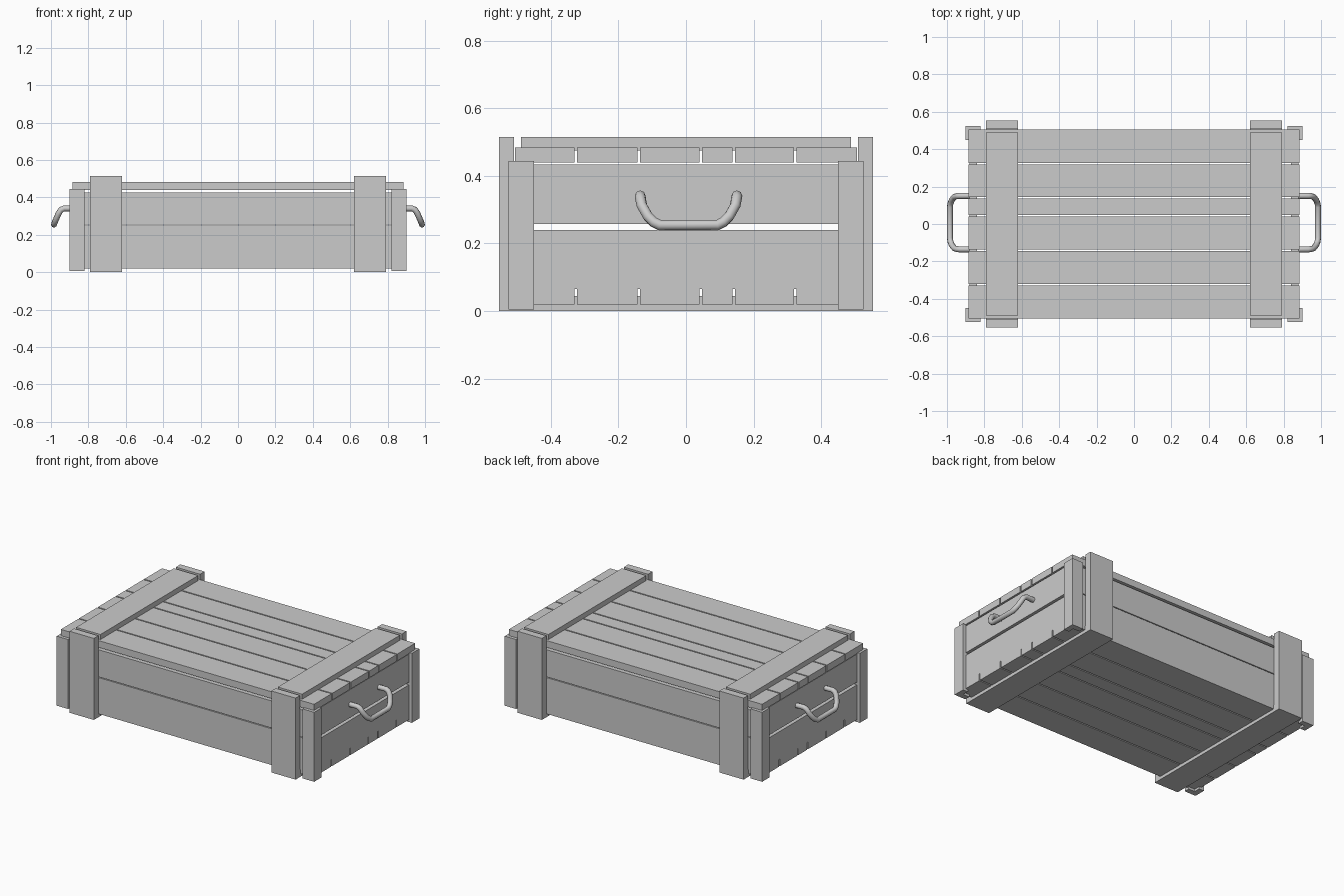
import bpy
from mathutils import Vector

cube = bpy.data.objects.get("Cube")
if cube:
    bpy.data.objects.remove(cube, do_unlink=True)

GREY = (0.6, 0.6, 0.6, 1)
grey = bpy.data.materials.new("plain grey")
grey.use_nodes = True
grey.diffuse_color = GREY
grey.node_tree.nodes["Principled BSDF"].inputs["Base Color"].default_value = GREY


def box(name, x, y, z):
    """Box from (low, high) pairs on each axis."""
    corners = [(a, b, c) for a in x for b in y for c in z]
    faces = [(0, 1, 3, 2), (4, 6, 7, 5), (0, 4, 5, 1),
             (2, 3, 7, 6), (0, 2, 6, 4), (1, 5, 7, 3)]
    mesh = bpy.data.meshes.new(name)
    mesh.from_pydata(corners, [], faces)
    mesh.materials.append(grey)
    obj = bpy.data.objects.new(name, mesh)
    bpy.context.collection.objects.link(obj)
    return obj


def span(side, a, b):
    """Mirror a range to the chosen side, keeping it in rising order."""
    return sorted((side * a, side * b))


# Lid and floor planks share the same seams
edges = [-0.505, -0.326, -0.14, 0.044, 0.141, 0.323, 0.505]
GAP = 0.004
for i in range(6):
    y = (edges[i] + (GAP if i else 0), edges[i + 1] - (GAP if i < 5 else 0))
    box(f"lid_plank_{i + 1}", (-0.885, 0.885), y, (0.44, 0.483))
    box(f"floor_plank_{i + 1}", (-0.88, 0.88), y, (0.02, 0.065))

for s, end in ((1, "left"), (-1, "right")):
    # End wall boards
    box(f"{end}_end_board_lower", span(s, 0.84, 0.88), (-0.465, 0.465), (0.065, 0.24))
    box(f"{end}_end_board_upper", span(s, 0.84, 0.88), (-0.465, 0.465), (0.257, 0.434))
    # Battens across the lid and under the floor
    box(f"{end}_lid_batten", span(s, 0.62, 0.79), (-0.488, 0.488), (0.475, 0.515))
    box(f"{end}_floor_batten", span(s, 0.62, 0.79), (-0.51, 0.51), (0, 0.045))
    for t, face in ((1, "back"), (-1, "front")):
        # Upright battens and L-shaped corner posts
        box(f"{end}_{face}_upright", span(s, 0.62, 0.79), span(t, 0.508, 0.553), (0, 0.515))
        box(f"{end}_{face}_corner_side", span(s, 0.82, 0.9), span(t, 0.49, 0.525), (0.005, 0.444))
        box(f"{end}_{face}_corner_end", span(s, 0.865, 0.9), span(t, 0.45, 0.49), (0.005, 0.444))

# Long wall boards
for t, face in ((1, "back"), (-1, "front")):
    box(f"{face}_board_lower", (-0.88, 0.88), span(t, 0.465, 0.505), (0.065, 0.249))
    box(f"{face}_board_upper", (-0.88, 0.88), span(t, 0.465, 0.505), (0.254, 0.425))

# Drooping bar handles: half path mirrored in y, one per end
half = [(0.87, 0.143, 0.34), (0.93, 0.143, 0.341), (0.947, 0.142, 0.333),
        (0.96, 0.138, 0.312), (0.974, 0.12, 0.28), (0.981, 0.103, 0.263),
        (0.984, 0.085, 0.254)]
path = [Vector(p) for p in half] + [Vector((x, -y, z)) for x, y, z in reversed(half)]
for s, end in ((1, "left"), (-1, "right")):
    curve = bpy.data.curves.new(f"{end}_handle", "CURVE")
    curve.dimensions = "3D"
    curve.bevel_depth = 0.016
    curve.bevel_resolution = 2
    curve.use_fill_caps = True
    line = curve.splines.new("POLY")
    line.points.add(len(path) - 1)
    for point, p in zip(line.points, path):
        point.co = (s * p.x, p.y + 0.0075, p.z, 1)
    line.use_smooth = True
    curve.materials.append(grey)
    handle = bpy.data.objects.new(f"{end}_handle", curve)
    bpy.context.collection.objects.link(handle)
